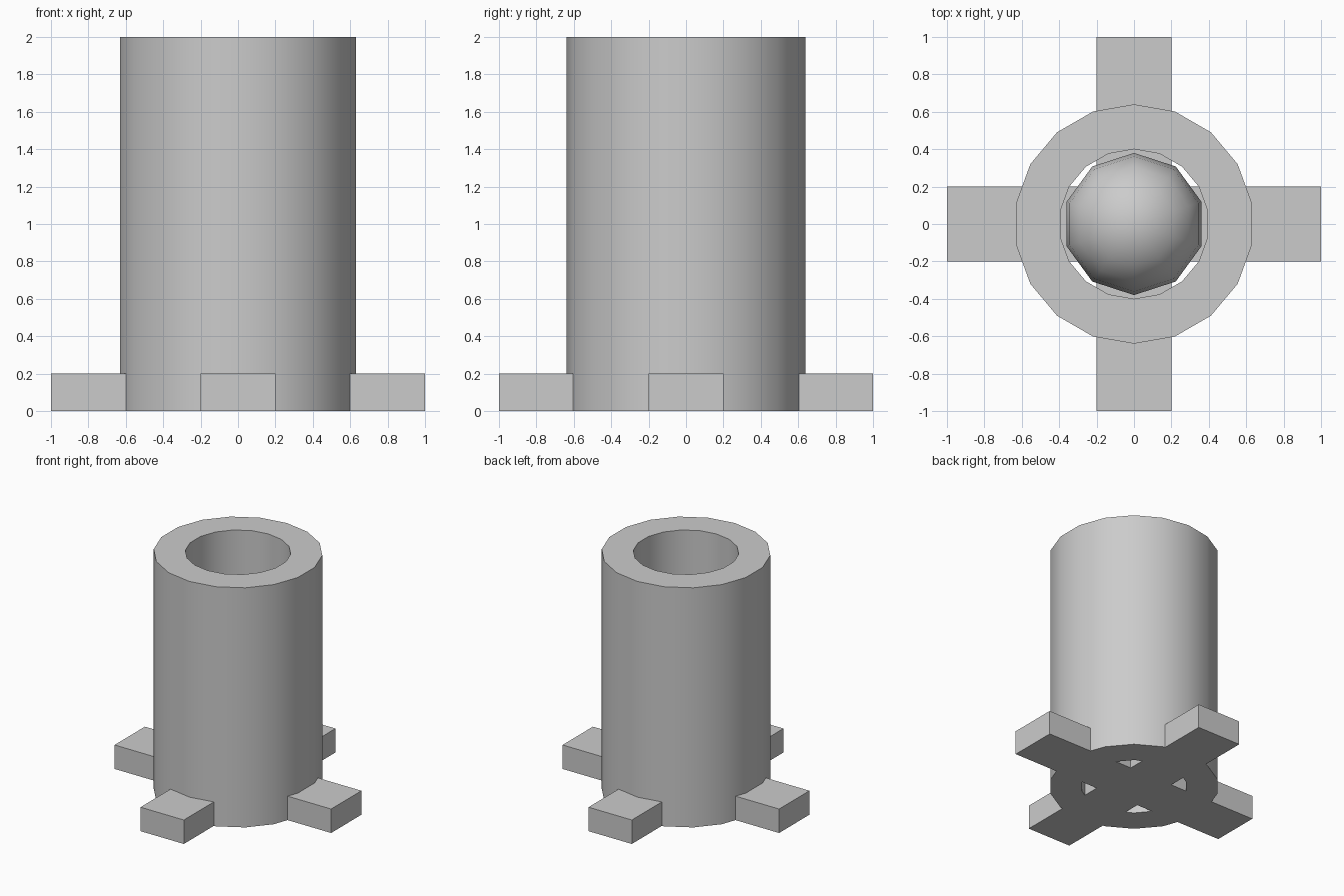
import bpy, bmesh
from math import sin, cos, pi, radians

if "Cube" in bpy.data.objects:
    bpy.data.objects.remove(bpy.data.objects["Cube"])


def finish(name, bm, smooth=False):
    bmesh.ops.remove_doubles(bm, verts=bm.verts, dist=1e-4)
    bmesh.ops.recalc_face_normals(bm, faces=bm.faces)
    mesh = bpy.data.meshes.new(name)
    bm.to_mesh(mesh)
    bm.free()
    ob = bpy.data.objects.new(name, mesh)
    bpy.context.collection.objects.link(ob)
    if smooth:
        bpy.ops.object.select_all(action='DESELECT')
        ob.select_set(True)
        bpy.context.view_layer.objects.active = ob
        bpy.ops.object.shade_smooth_by_angle(angle=radians(45))
    return ob


def lathe(name, profile, sides, closed):
    """Revolve an (r, z) profile about z, with a vertex on the +y axis."""
    bm = bmesh.new()
    rings = []
    for r, z in profile:
        rings.append([bm.verts.new((r * sin(2 * pi * i / sides),
                                    r * cos(2 * pi * i / sides), z))
                      for i in range(sides)])
    pairs = list(zip(rings, rings[1:]))
    if closed:
        pairs.append((rings[-1], rings[0]))
    for a, b in pairs:
        for i in range(sides):
            j = (i + 1) % sides
            bm.faces.new((a[i], a[j], b[j], b[i]))
    return finish(name, bm, smooth=True)


# open tube, 18 sides
lathe("tube", [(0.64, 0), (0.64, 2), (0.40, 2), (0.40, 0)], 18, True)

# ball resting on the base inside the tube, 10 sides
R, RINGS = 0.38, 10
lathe("ball", [(R * sin(pi * k / RINGS), 0.2 + R - R * cos(pi * k / RINGS))
               for k in range(RINGS + 1)], 10, False)

# cross-shaped base with four feet
bm = bmesh.new()
w, l = 0.2, 1.0
arm = [(w, -w), (l, -w), (l, w)]
outline = []
for q in range(4):
    c, s = round(cos(q * pi / 2)), round(sin(q * pi / 2))
    outline += [bm.verts.new((c * x - s * y, s * x + c * y, 0)) for x, y in arm]
face = bm.faces.new(outline)
ext = bmesh.ops.extrude_face_region(bm, geom=[face], use_keep_orig=True)
top = [v for v in ext["geom"] if isinstance(v, bmesh.types.BMVert)]
bmesh.ops.translate(bm, verts=top, vec=(0, 0, 0.2))
finish("cross_base", bm)
